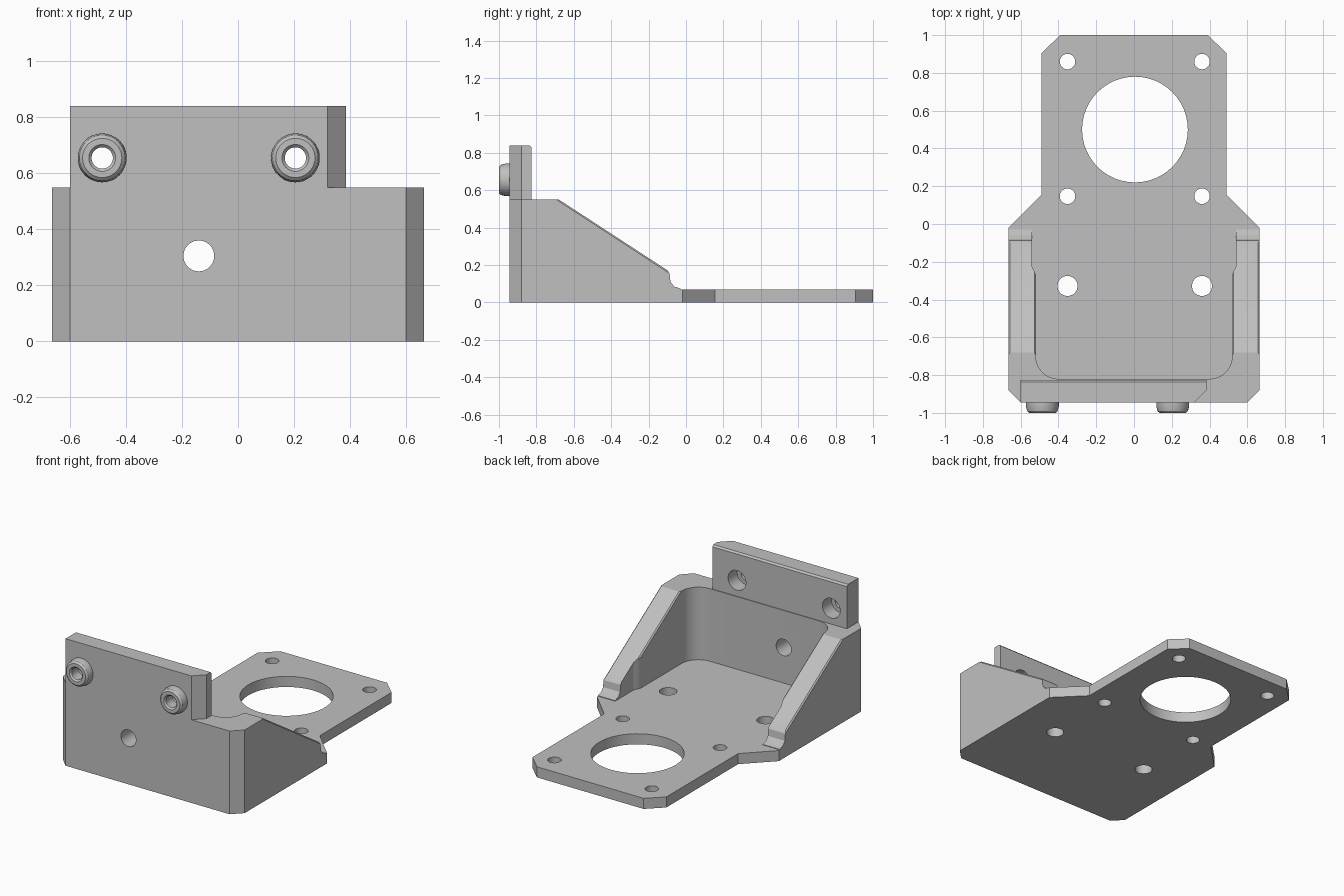
import bpy
import bmesh
from math import cos, sin, pi
from mathutils import Vector

cube = bpy.data.objects.get("Cube")
if cube:
    bpy.data.objects.remove(cube)

grey = bpy.data.materials.new("plain_grey")
grey.use_nodes = True
COLOUR = (0.527, 0.527, 0.527, 1)
grey.diffuse_color = COLOUR
grey.node_tree.nodes["Principled BSDF"].inputs["Base Color"].default_value = COLOUR


def finish(name, bm):
    bmesh.ops.recalc_face_normals(bm, faces=bm.faces)
    mesh = bpy.data.meshes.new(name)
    bm.to_mesh(mesh)
    bm.free()
    mesh.materials.append(grey)
    obj = bpy.data.objects.new(name, mesh)
    bpy.context.collection.objects.link(obj)
    return obj


def prism(name, points, direction):
    """Extrude a closed outline of 3D points along a direction."""
    bm = bmesh.new()
    face = bm.faces.new([bm.verts.new(p) for p in points])
    new = bmesh.ops.extrude_face_region(bm, geom=[face])["geom"]
    verts = [v for v in new if isinstance(v, bmesh.types.BMVert)]
    bmesh.ops.translate(bm, vec=direction, verts=verts)
    return finish(name, bm)


def flat_prism(name, points, low, high):
    return prism(name, [(x, y, low) for x, y in points], (0, 0, high - low))


def ring(radius, count=48):
    return [(radius * cos(2 * pi * i / count), radius * sin(2 * pi * i / count))
            for i in range(count)]


def mirrored(half):
    """Close an outline from its +x half."""
    return half + [(-x, y) for x, y in reversed(half)]


def select_only(obj):
    bpy.ops.object.select_all(action="DESELECT")
    obj.select_set(True)
    bpy.context.view_layer.objects.active = obj


def cut(target, tool, operation="DIFFERENCE"):
    tool.hide_render = True
    mod = target.modifiers.new("cut", "BOOLEAN")
    mod.operation = operation
    mod.solver = "EXACT"
    mod.object = tool
    select_only(target)
    bpy.ops.object.modifier_apply(modifier=mod.name)
    bpy.data.objects.remove(tool)


# Bracket: full plan outline, trimmed to the side profile
bracket = flat_prism("bracket", mirrored([
    (0.60, -0.945), (0.665, -0.88), (0.665, -0.02), (0.49, 0.155),
    (0.49, 0.905), (0.39, 1.0)]), 0, 0.9)
side = [(-1.1, -0.1), (-1.1, 0.84), (-0.836, 0.84), (-0.815, 0.819),
        (-0.815, 0.6), (-0.757, 0.6), (-0.1, 0.172), (-0.088, 0.155),
        (-0.083, 0.11), (-0.062, 0.084), (-0.03, 0.074), (1.1, 0.074), (1.1, -0.1)]
cut(bracket, prism("side_trim", [(-1, y, z) for y, z in side], (2, 0, 0)), "INTERSECT")

# Material around the raised front plate
cut(bracket, flat_prism("plate_trim", [
    (-0.9, -1.1), (-0.6, -1.1), (-0.6, -0.825), (0.385, -0.825), (0.385, -0.88),
    (0.165, -1.1), (0.9, -1.1), (0.9, 0), (-0.9, 0)], 0.55, 1))

# Pocket between the side walls, with rounded front corners
corner = [(0.40 + 0.12 * sin(i * pi / 20), -0.70 - 0.12 * cos(i * pi / 20))
          for i in range(11)]
pocket = corner + [(0.52, -0.27), (0.53, -0.245), (0.54, -0.225), (0.54, -0.03),
                   (0.8, -0.03), (0.8, 1.1)]
cut(bracket, flat_prism("pocket", mirrored(pocket), 0.07, 1))

# Fine chamfers along the sloping wall edges
bm = bmesh.new()
bm.from_mesh(bracket.data)
bm.normal_update()
edges = []
for e in bm.edges:
    if len(e.link_faces) == 2:
        a, b = sorted((f.normal for f in e.link_faces), key=lambda n: n.z)
        if abs(a.x) > 0.95 and 0.7 < b.z < 0.95 and b.y > 0.3 and e.calc_length() > 0.2:
            edges.append(e)
bmesh.ops.bevel(bm, geom=edges, offset=0.01, segments=1, affect="EDGES",
                clamp_overlap=True)
bm.to_mesh(bracket.data)
bm.free()

# Holes through the base
holes = [(0.005, 0.5, 0.28)]
for x in (-0.352, 0.36):
    holes += [(x, 0.86, 0.041), (x, 0.147, 0.041), (x, -0.328, 0.053)]
for x, y, r in holes:
    cut(bracket, flat_prism("base_hole", [(x + u, y + v) for u, v in ring(r)], -0.1, 0.2))

# Holes through the front plate
BOSSES = [(-0.485, 0.655), (0.205, 0.655)]
for x, z, r in [(-0.14, 0.305, 0.055)] + [(bx, bz, 0.065) for bx, bz in BOSSES]:
    cut(bracket, prism("front_hole", [(x + u, -1.1, z + v) for u, v in ring(r)],
                       (0, 0.4, 0)))

# Hollow tapered bosses on the front plate
PROFILE = [(0.038, -0.92), (0.066, -0.92), (0.087, -0.942), (0.087, -0.965),
           (0.081, -0.99), (0.07, -1.0), (0.048, -1.0), (0.038, -0.99)]
parts = [bracket]
for name, (x, z) in zip(("right_boss", "left_boss"), BOSSES):
    bm = bmesh.new()
    loops = [[bm.verts.new(Vector((x + u, y, z + v))) for u, v in ring(r)]
             for r, y in PROFILE]
    for k, loop in enumerate(loops):
        after = loops[(k + 1) % len(loops)]
        for i in range(len(loop)):
            j = (i + 1) % len(loop)
            bm.faces.new((loop[i], loop[j], after[j], after[i]))
    parts.append(finish(name, bm))

for part in parts:
    select_only(part)
    bpy.ops.object.shade_smooth_by_angle(angle=0.4)
